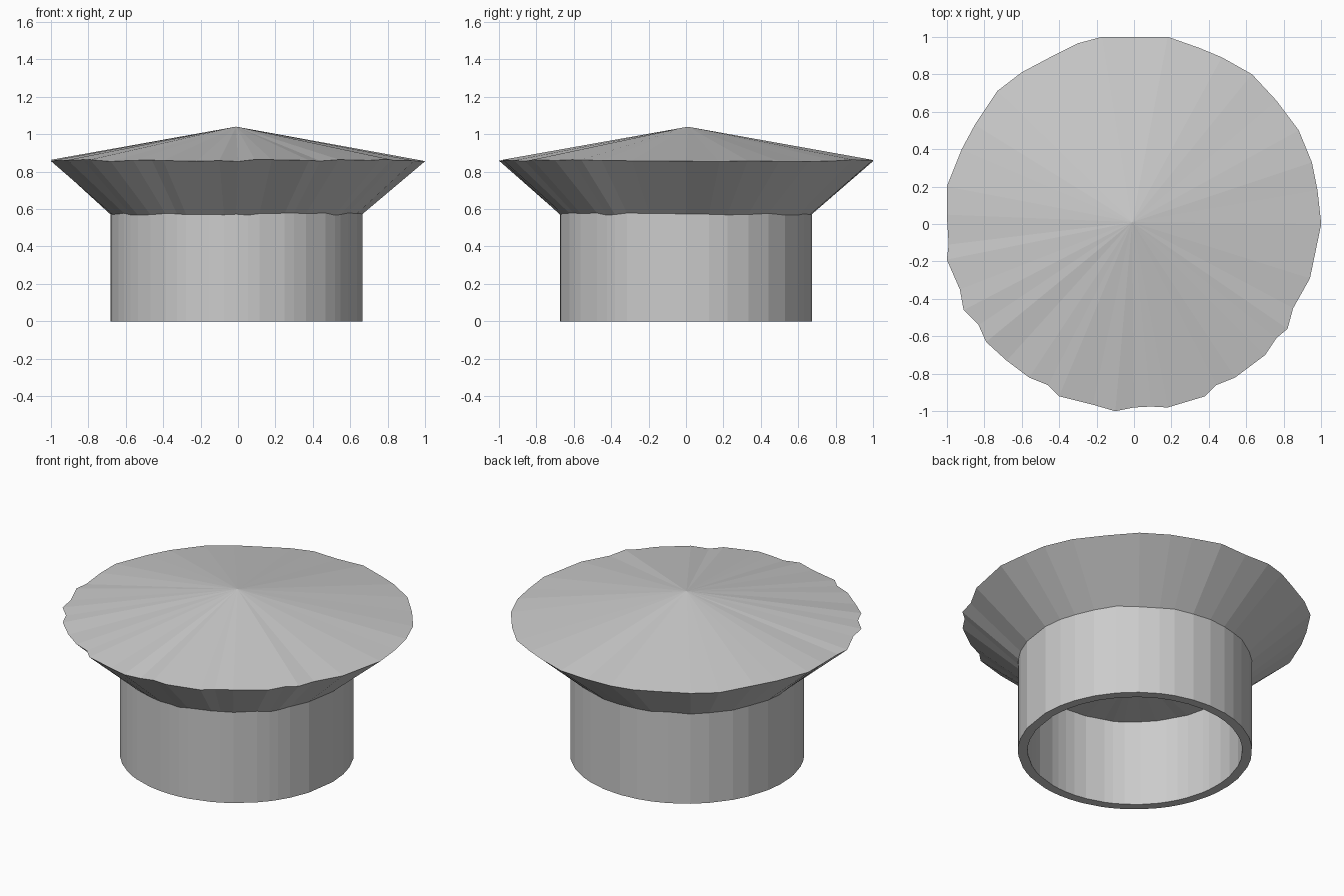
import bpy, bmesh, math, random

if "Cube" in bpy.data.objects:
    bpy.data.objects.remove(bpy.data.objects["Cube"])

random.seed(4)

# Irregular hand-cut outline of the cap, seen from above
OUTLINE = [(1, 0), (.98, .18), (.95, .33), (.88, .50), (.76, .66), (.63, .80),
           (.47, .89), (.35, .94), (.18, 1), (0, 1), (-.17, 1), (-.30, .965),
           (-.43, .90), (-.60, .81), (-.73, .71), (-.85, .53), (-.92, .40),
           (-1, .20), (-1, .05), (-.99, -.11), (-1, -.19), (-.93, -.35),
           (-.91, -.46), (-.83, -.54), (-.79, -.63), (-.68, -.73), (-.56, -.82),
           (-.46, -.86), (-.40, -.92), (-.22, -.965), (-.10, -1), (0, -.98),
           (.09, -.975), (.18, -.98), (.38, -.92), (.44, -.86), (.54, -.82),
           (.70, -.70), (.76, -.61), (.82, -.56), (.85, -.45), (.94, -.29)]
CENTRE_X = -0.008
ANGLES = [math.atan2(y, x) for x, y in OUTLINE]


def circle(r, z, wobble=0.0):
    return [(CENTRE_X + r * math.cos(a), r * math.sin(a),
             z + random.uniform(-wobble, wobble)) for a in ANGLES]


def loft(name, rings, start=None, end=None):
    """Skin a stack of rings, with optional centre points closing the ends."""
    bm = bmesh.new()
    loops = [[bm.verts.new(p) for p in ring] for ring in rings]
    n = len(ANGLES)
    for a, b in zip(loops, loops[1:]):
        for i in range(n):
            j = (i + 1) % n
            bm.faces.new((a[i], b[i], b[j], a[j]))
    for tip, ring in ((start, loops[0]), (end, loops[-1])):
        if tip:
            v = bm.verts.new(tip)
            for i in range(n):
                tri = (v, ring[i], ring[(i + 1) % n])
                bm.faces.new(tri if ring is loops[0] else tri[::-1])
    mesh = bpy.data.meshes.new(name)
    bm.to_mesh(mesh)
    bm.free()
    obj = bpy.data.objects.new(name, mesh)
    bpy.context.collection.objects.link(obj)
    return obj


rim = [(x, y, .86 + random.uniform(-.007, .005)) for x, y in OUTLINE]
neck = circle(.674, .573, .006)

# Shallow cone top with the flared underside
loft("cap", [rim, neck], start=(-.01, .01, 1.04))

# Hollow stem: outer wall, bottom rim, inner wall and flat ceiling
loft("stem", [neck, circle(.674, 0), circle(.618, 0), circle(.618, .548, .004)],
     end=(CENTRE_X, 0, .548))
